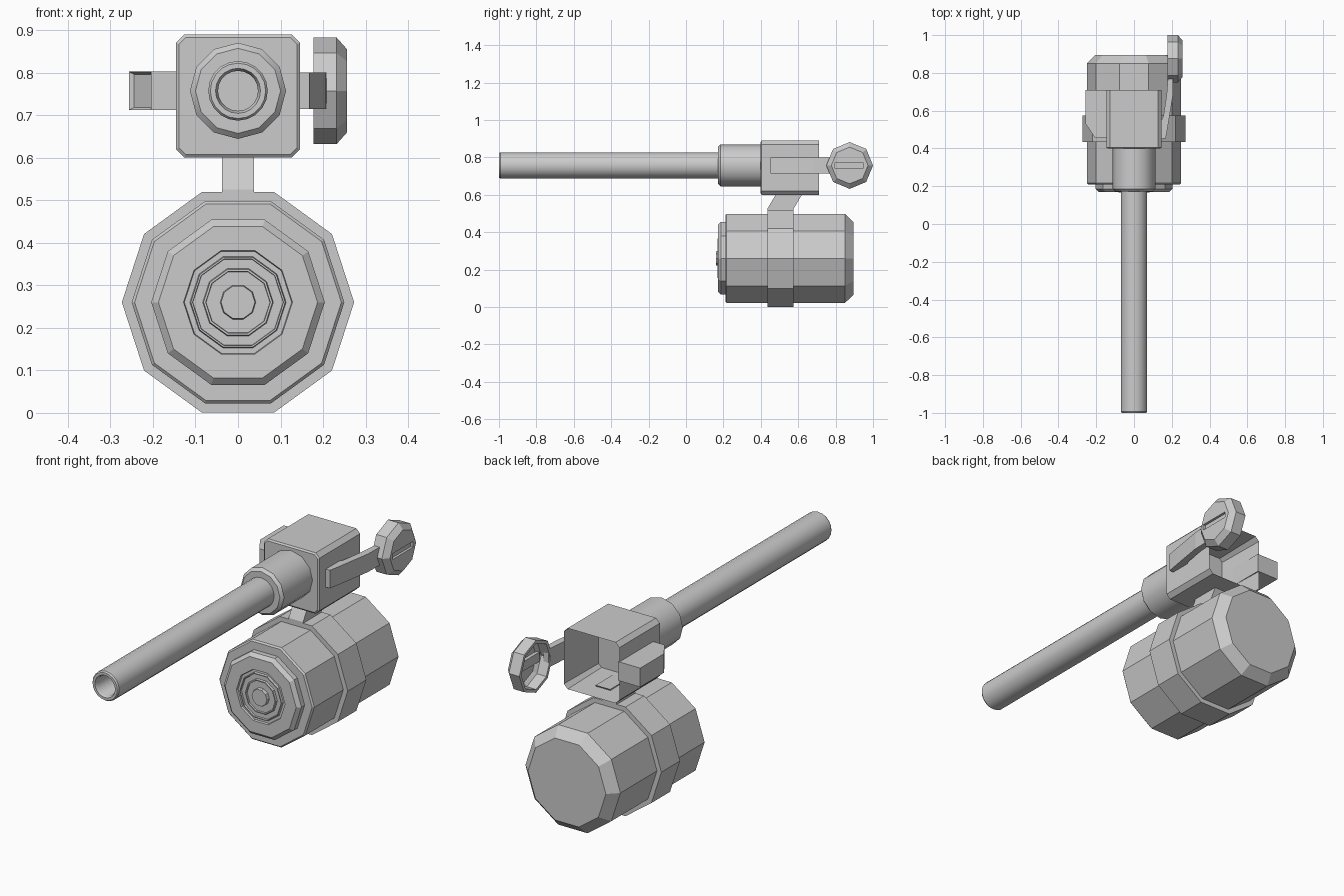
import bpy, bmesh
from math import cos, sin, tau, radians
from mathutils import Matrix, Vector

if "Cube" in bpy.data.objects:
    bpy.data.objects.remove(bpy.data.objects["Cube"])

GUN_Z, DRUM_Z = 0.757, 0.26


def finish(name, bm, smooth=False):
    bmesh.ops.recalc_face_normals(bm, faces=bm.faces)
    me = bpy.data.meshes.new(name)
    bm.to_mesh(me)
    bm.free()
    ob = bpy.data.objects.new(name, me)
    bpy.context.collection.objects.link(ob)
    bpy.ops.object.select_all(action='DESELECT')
    ob.select_set(True)
    bpy.context.view_layer.objects.active = ob
    if smooth:
        bpy.ops.object.shade_smooth_by_angle(angle=radians(32))
    return ob


def lathe(name, profile, sides, z, closed=False, smooth=False, side_axis=None):
    """Revolve (radius, y) points about y; side_axis=y centre turns the axis to +x."""
    bm = bmesh.new()
    rings = [[bm.verts.new((r * cos(tau * i / sides), y, r * sin(tau * i / sides)))
              for i in range(sides)] for r, y in profile]
    pairs = list(zip(rings, rings[1:]))
    if closed:
        pairs.append((rings[-1], rings[0]))
    else:
        bm.faces.new(rings[0])
        bm.faces.new(rings[-1])
    for a, b in pairs:
        for i in range(sides):
            j = (i + 1) % sides
            bm.faces.new((a[i], a[j], b[j], b[i]))
    if side_axis is not None:
        bm.transform(Matrix.Rotation(radians(-90), 4, 'Z'))
        bm.transform(Matrix.Translation((0, side_axis, 0)))
    bm.transform(Matrix.Translation((0, 0, z)))
    return finish(name, bm, smooth)


def prism_mesh(points, direction):
    bm = bmesh.new()
    face = bm.faces.new([bm.verts.new(p) for p in points])
    new = bmesh.ops.extrude_face_region(bm, geom=[face], use_keep_orig=True)['geom']
    bmesh.ops.translate(bm, vec=direction, verts=[v for v in new if isinstance(v, bmesh.types.BMVert)])
    bmesh.ops.recalc_face_normals(bm, faces=bm.faces)
    return bm


def block(name, lo, hi):
    x0, y0, z0 = lo
    x1, y1, z1 = hi
    pts = [(x0, y0, z0), (x1, y0, z0), (x1, y1, z0), (x0, y1, z0)]
    return finish(name, prism_mesh(pts, (0, 0, z1 - z0)))


# Barrel with a hollow muzzle, and the thicker collar
lathe("barrel", [(0.047, -0.75), (0.047, -0.985), (0.053, -1.0), (0.065, -1.0),
                 (0.07, -0.993), (0.07, 0.2)], 20, GUN_Z, smooth=True)
lathe("barrel_collar", [(0.1, 0.172), (0.113, 0.185), (0.113, 0.42)], 12, GUN_Z, smooth=True)

# Receiver: chamfered box, open at the back
w, h, c = 0.146, 0.145, 0.02
outline = [(w, c - h), (w, h - c), (w - c, h), (c - w, h),
           (-w, h - c), (-w, c - h), (c - w, -h), (w - c, -h)]
bm = prism_mesh([(x, 0.405, z + 0.745) for x, z in outline], (0, 0.305, 0))
bm.faces.ensure_lookup_table()
front = min(bm.faces, key=lambda f: f.calc_center_median().y)
back = max(bm.faces, key=lambda f: f.calc_center_median().y)
bmesh.ops.inset_region(bm, faces=[front], thickness=0.008, depth=0.006)
bmesh.ops.inset_region(bm, faces=[back], thickness=0.009)
for v in back.verts:
    v.co.y -= 0.25
finish("receiver", bm)

# Latch housing on the left side, with a recessed slanted front
pts = [(-0.14, 0.71), (-0.256, 0.71), (-0.256, 0.53), (-0.205, 0.455), (-0.14, 0.455)]
bm = prism_mesh([(x, y, 0.712) for x, y in pts], (0, 0, 0.09))
slant = min(bm.faces, key=lambda f: (f.normal - Vector((-0.827, -0.562, 0))).length)
bmesh.ops.inset_region(bm, faces=[slant], thickness=0.009, depth=-0.01)
finish("latch_housing", bm)

# Hinge arm on the right side
pts = [(0.14, 0.45), (0.168, 0.453), (0.18, 0.52), (0.206, 0.68), (0.208, 0.775),
       (0.18, 0.775), (0.172, 0.68), (0.155, 0.57), (0.14, 0.54)]
finish("hinge_arm", prism_mesh([(x, y, 0.714) for x, y in pts], (0, 0, 0.086)))

# Breech door: octagonal cup with a slot cut outside and a rib inside
door = lathe("breech_door", [(0.098, 0.256), (0.125, 0.232), (0.125, 0.177), (0.11, 0.177),
                             (0.108, 0.225), (0.09, 0.239)], 8, GUN_Z, side_axis=0.875)
cutter = block("slot_cutter", (0.244, 0.795, GUN_Z - 0.014), (0.3, 0.95, GUN_Z + 0.014))
cutter.hide_render = True
mod = door.modifiers.new("slot", 'BOOLEAN')
mod.object, mod.operation, mod.solver = cutter, 'DIFFERENCE', 'EXACT'
bpy.context.view_layer.objects.active = door
bpy.ops.object.modifier_apply(modifier="slot")
bpy.data.objects.remove(cutter)
block("door_rib", (0.222, 0.785, GUN_Z - 0.022), (0.241, 0.96, GUN_Z + 0.022))

# Ten-sided drum with stepped rings on its front
lathe("drum", [(0.04, 0.16), (0.042, 0.176), (0.075, 0.176), (0.076, 0.168), (0.081, 0.168),
               (0.083, 0.178), (0.106, 0.178), (0.107, 0.169), (0.111, 0.169), (0.113, 0.18),
               (0.126, 0.18), (0.128, 0.17), (0.187, 0.17), (0.204, 0.186), (0.204, 0.21),
               (0.243, 0.21), (0.25, 0.217), (0.25, 0.85), (0.205, 0.895)], 10, DRUM_Z)
lathe("drum_band", [(0.273, 0.435), (0.273, 0.575), (0.245, 0.575), (0.245, 0.435)],
      10, DRUM_Z, closed=True)

# Slanted mount joining the drum band to the receiver
pts = [(0.435, 0.51), (0.575, 0.51), (0.575, 0.525), (0.625, 0.61), (0.485, 0.61), (0.435, 0.525)]
finish("drum_mount", prism_mesh([(-0.038, y, z) for y, z in pts], (0.076, 0, 0)))
